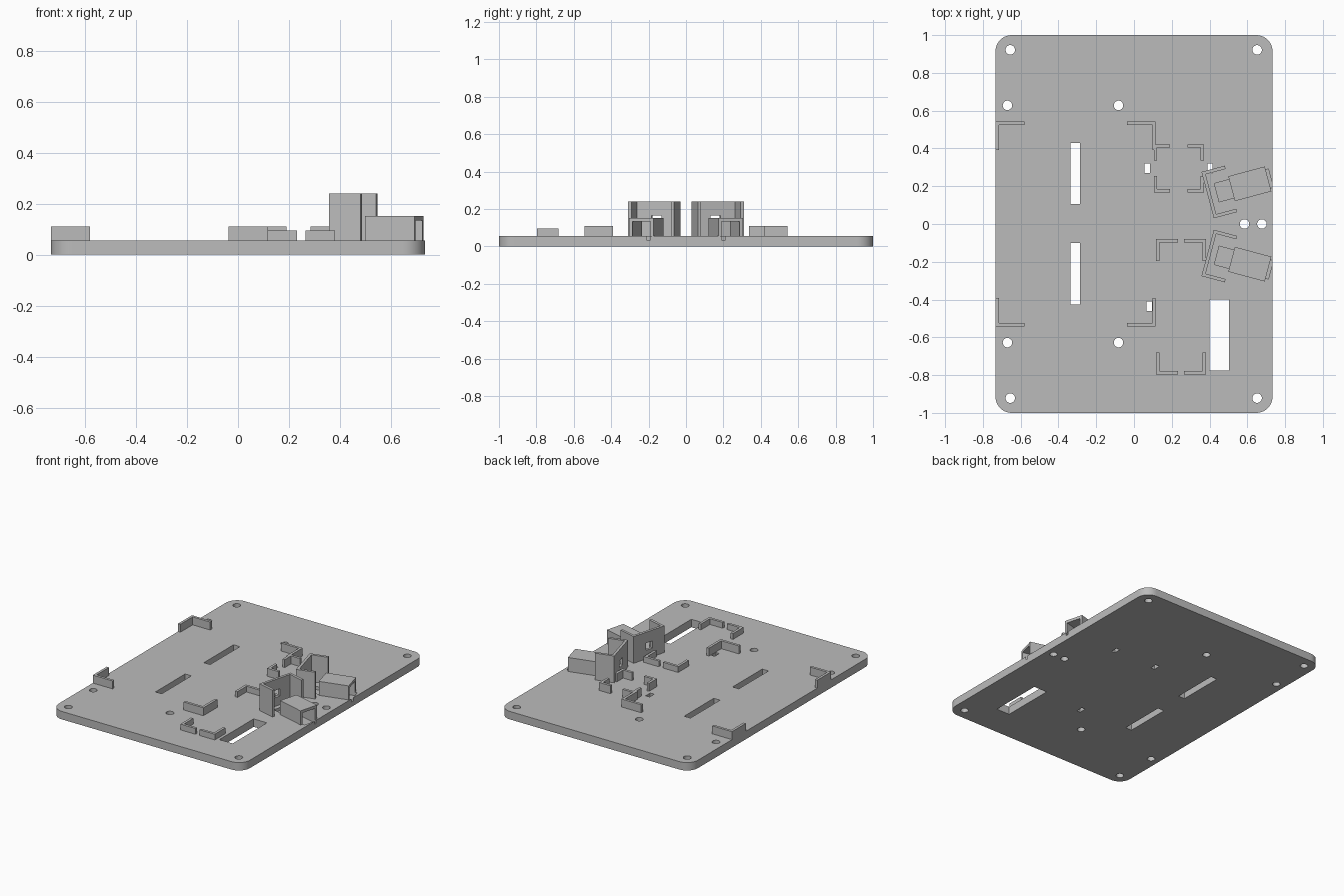
import bpy, bmesh, math
from mathutils import Matrix, Vector

if "Cube" in bpy.data.objects:
    bpy.data.objects.remove(bpy.data.objects["Cube"], do_unlink=True)

TOP = 0.055    # upper face of the base plate
WALL = 0.018

grey = bpy.data.materials.new("plain grey")
grey.use_nodes = True
colour = (0.5, 0.5, 0.5, 1)
grey.diffuse_color = colour
grey.node_tree.nodes["Principled BSDF"].inputs["Base Color"].default_value = colour


def add_box(bm, x0, x1, y0, y1, z0, z1, frame=Matrix()):
    size = Matrix.Diagonal((x1 - x0, y1 - y0, z1 - z0, 1))
    mid = Matrix.Translation(((x0 + x1) / 2, (y0 + y1) / 2, (z0 + z1) / 2))
    return bmesh.ops.create_cube(bm, size=1, matrix=frame @ mid @ size)["verts"]


def make(name, bm, cutter=False):
    mesh = bpy.data.meshes.new(name)
    bm.to_mesh(mesh)
    bm.free()
    mesh.materials.append(grey)
    ob = bpy.data.objects.new(name, mesh)
    bpy.context.scene.collection.objects.link(ob)
    if cutter:
        ob.hide_render = True
        ob.hide_viewport = True
        ob.display_type = 'WIRE'
    return ob


def cut(ob, cutter):
    mod = ob.modifiers.new("cut", 'BOOLEAN')
    mod.operation = 'DIFFERENCE'
    mod.solver = 'EXACT'
    mod.object = cutter


# Base plate with rounded corners
bm = bmesh.new()
add_box(bm, -0.733, 0.733, -1, 1, 0, TOP)
uprights = [e for e in bm.edges
            if abs(e.verts[0].co.z - e.verts[1].co.z) > TOP / 2]
bmesh.ops.bevel(bm, geom=uprights, offset=0.085, segments=10, profile=0.5,
                affect='EDGES')
base = make("base_plate", bm)

# Screw holes and slots through the plate
bm = bmesh.new()
holes = [(0.585, 0), (0.677, 0)]
for side in (-1, 1):
    holes += [(-0.655, side * 0.922), (0.652, side * 0.922),
              (-0.67, side * 0.628), (-0.082, side * 0.628)]
for x, y in holes:
    bmesh.ops.create_cone(bm, cap_ends=True, segments=32, radius1=0.025,
                          radius2=0.025, depth=0.3,
                          matrix=Matrix.Translation((x, y, 0)))
slots = [(-0.335, -0.287, 0.105, 0.43), (-0.335, -0.287, -0.425, -0.1),
         (0.4, 0.502, -0.775, -0.4), (0.055, 0.085, 0.27, 0.32),
         (0.388, 0.415, 0.27, 0.32), (0.067, 0.094, -0.46, -0.41)]
for s in slots:
    add_box(bm, *s, -0.1, 0.2)
cut(base, make("plate_hole_cutter", bm, True))


# L-shaped corner brackets that locate rectangular boards
def corner_set(name, x0, x1, y0, y1, leg, height):
    for xn, x, dx in (("right", x0, 1), ("left", x1, -1)):
        for yn, y, dy in (("front", y0, 1), ("back", y1, -1)):
            pts = [(0, 0), (leg, 0), (leg, WALL), (WALL, WALL),
                   (WALL, leg), (0, leg)]
            bm = bmesh.new()
            face = bm.faces.new([bm.verts.new((x + dx * px, y + dy * py, TOP))
                                 for px, py in pts])
            ext = bmesh.ops.extrude_face_region(bm, geom=[face])["geom"]
            bmesh.ops.translate(bm, vec=Vector((0, 0, height - TOP)),
                                verts=[v for v in ext
                                       if isinstance(v, bmesh.types.BMVert)])
            bmesh.ops.recalc_face_normals(bm, faces=bm.faces[:])
            make(f"{name}_{yn}_{xn}_corner", bm)


corner_set("large_board", -0.733, 0.115, -0.543, 0.543, 0.152, 0.11)
corner_set("small_board", 0.105, 0.37, 0.168, 0.422, 0.086, 0.11)
corner_set("long_board", 0.116, 0.38, -0.797, -0.08, 0.116, 0.095)

# Pair of angled holders: a tall U-shaped wall and a hollow hood facing it
for label, side in (("front", -1), ("back", 1)):
    frame = (Matrix.Translation((0.39, side * 0.153, 0))
             @ Matrix.Rotation(side * math.radians(15), 4, 'Z'))

    bm = bmesh.new()
    add_box(bm, 0, 0.128, -0.127, 0.127, TOP, 0.24, frame)
    holder = make(f"{label}_holder_wall", bm)
    bm = bmesh.new()
    add_box(bm, WALL, 0.3, -0.109, 0.109, 0, 0.4, frame)
    cut(holder, make(f"{label}_holder_space_cutter", bm, True))
    bm = bmesh.new()
    add_box(bm, -0.1, 0.1, -0.027, 0.027, 0.115, 0.165, frame)
    cut(holder, make(f"{label}_holder_window_cutter", bm, True))

    # Hood with a channel that also sinks into the plate
    bm = bmesh.new()
    add_box(bm, 0.131, 0.331, -0.068, 0.068, TOP, 0.152, frame)
    hood = make(f"{label}_hood", bm)
    bm = bmesh.new()
    add_box(bm, 0.05, 0.346, -0.05, 0.05, 0.033, 0.133, frame)
    channel = make(f"{label}_channel_cutter", bm, True)
    cut(hood, channel)
    cut(base, channel)

# Smooth only the rounded plate corners and hole walls
bpy.ops.object.select_all(action='DESELECT')
base.select_set(True)
bpy.context.view_layer.objects.active = base
bpy.ops.object.shade_smooth_by_angle(angle=math.radians(30))
